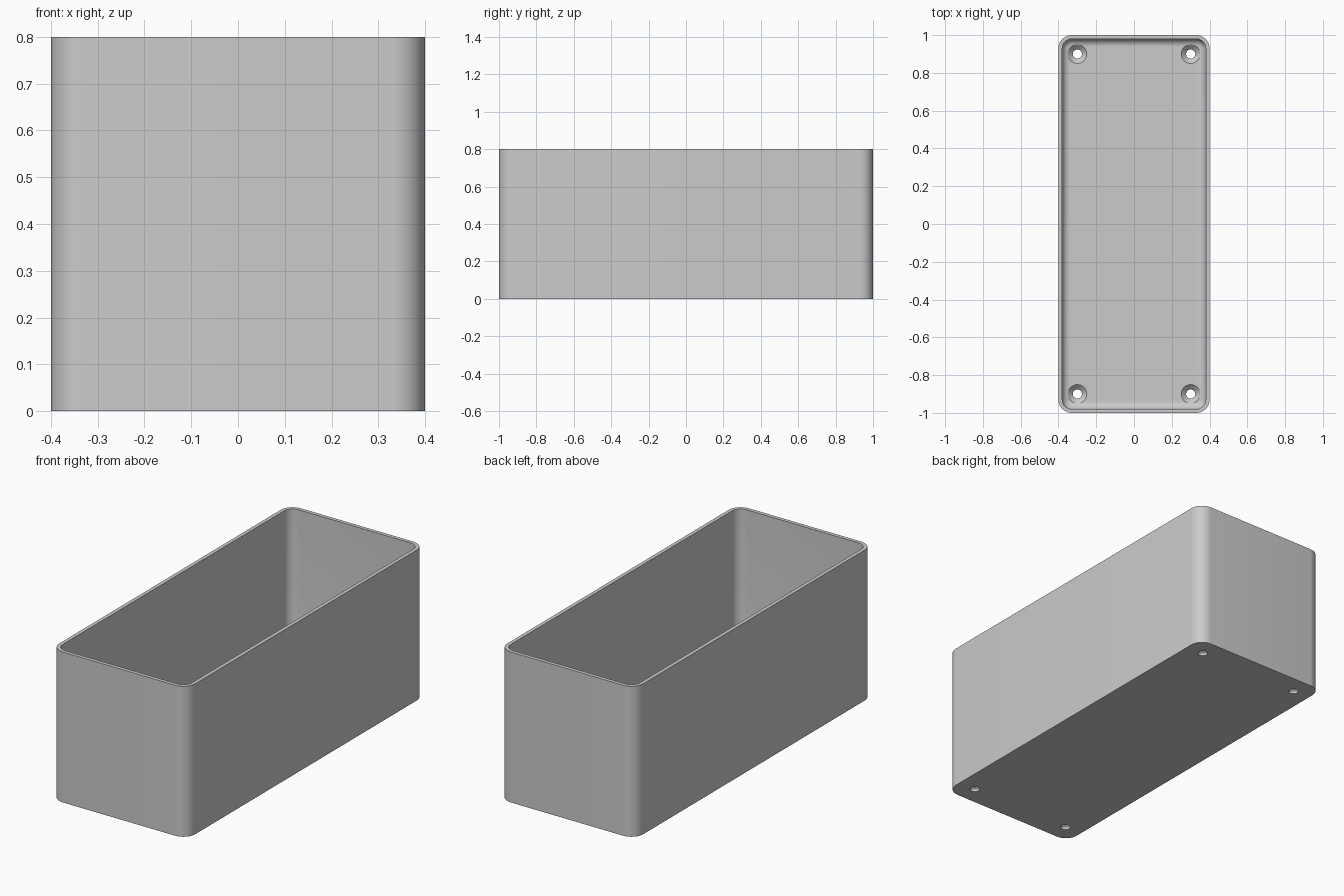
import bpy, bmesh
from math import sin, cos, pi, radians

cube = bpy.data.objects.get("Cube")
if cube:
    bpy.data.objects.remove(cube, do_unlink=True)

HALF_X, HALF_Y, HEIGHT = 0.4, 1.0, 0.8
CORNER, WALL, FLOOR, FILLET = 0.07, 0.02, 0.04, 0.04
STEPS = 10

grey = bpy.data.materials.new("light grey")
grey.use_nodes = True
colour = (0.6, 0.6, 0.6, 1)
grey.diffuse_color = colour
grey.node_tree.nodes["Principled BSDF"].inputs["Base Color"].default_value = colour


def loft(name, rings):
    """Skin a stack of equal rings and cap both ends."""
    bm = bmesh.new()
    loops = [[bm.verts.new(p) for p in ring] for ring in rings]
    n = len(loops[0])
    for a, b in zip(loops, loops[1:]):
        for i in range(n):
            j = (i + 1) % n
            bm.faces.new((a[i], a[j], b[j], b[i]))
    bm.faces.new(loops[0][::-1])
    bm.faces.new(loops[-1])
    bmesh.ops.recalc_face_normals(bm, faces=bm.faces)
    mesh = bpy.data.meshes.new(name)
    bm.to_mesh(mesh)
    bm.free()
    mesh.materials.append(grey)
    obj = bpy.data.objects.new(name, mesh)
    bpy.context.collection.objects.link(obj)
    return obj


def rounded_ring(inset, z):
    """Rounded rectangle, inset from the outside of the box."""
    r = CORNER - inset
    cx, cy = HALF_X - CORNER, HALF_Y - CORNER
    ring = []
    for k, (sx, sy) in enumerate(((1, 1), (-1, 1), (-1, -1), (1, -1))):
        for i in range(STEPS + 1):
            a = (k + i / STEPS) * pi / 2
            ring.append((sx * cx + r * cos(a), sy * cy + r * sin(a), z))
    return ring


def circle(x, y, r, z, n=40):
    return [(x + r * cos(2 * pi * i / n), y + r * sin(2 * pi * i / n), z)
            for i in range(n)]


# Open box: outer wall, rim, inner wall, rounded inner foot, floor
profile = [(0, 0), (0, HEIGHT), (WALL, HEIGHT)]
for i in range(9):
    a = i / 8 * pi / 2
    profile.append((WALL + FILLET * (1 - cos(a)), FLOOR + FILLET * (1 - sin(a))))
box = loft("open_box", [rounded_ring(d, z) for d, z in profile])

# Countersunk screw holes through the floor
for x in (-0.3, 0.3):
    for y in (-0.9, 0.9):
        hole = loft("screw_hole_cutter", [circle(x, y, r, z) for r, z in
                    ((0.024, -0.05), (0.024, 0.015), (0.05, FLOOR), (0.05, 0.1))])
        hole.hide_render = True
        cut = box.modifiers.new("screw_hole", 'BOOLEAN')
        cut.operation = 'DIFFERENCE'
        cut.solver = 'EXACT'
        cut.object = hole
        bpy.context.view_layer.objects.active = box
        bpy.ops.object.modifier_apply(modifier=cut.name)
        bpy.data.objects.remove(hole, do_unlink=True)

bpy.ops.object.select_all(action='DESELECT')
box.select_set(True)
bpy.context.view_layer.objects.active = box
bpy.ops.object.shade_smooth_by_angle(angle=radians(30))
